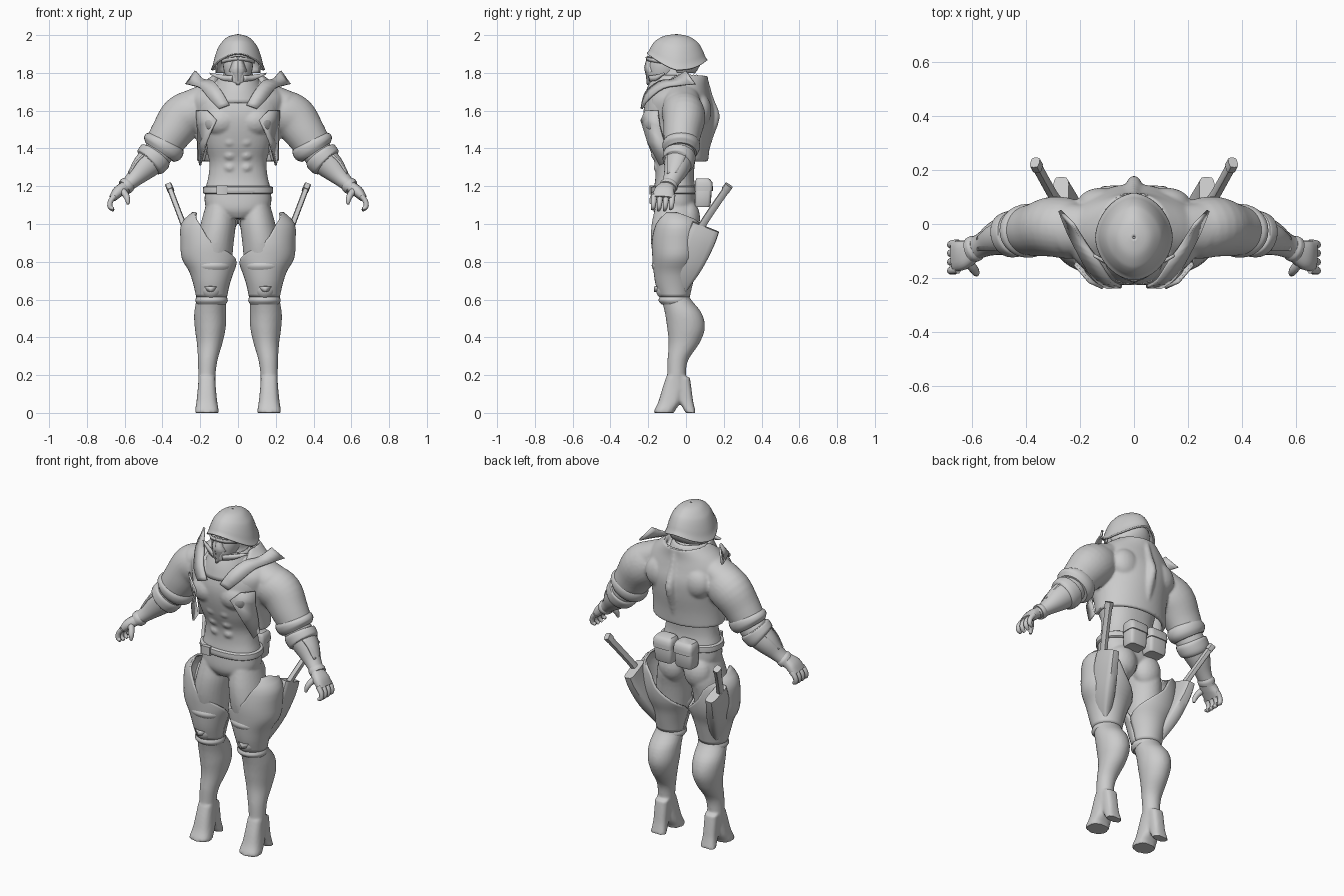
import bpy, bmesh, math
from mathutils import Vector

grey = bpy.data.materials.new("plain_grey")
grey.diffuse_color = (0.6, 0.6, 0.6, 1)


def smooth_rows(rows, steps):
    """Catmull-Rom interpolation between tuples of numbers."""
    out = []
    for i in range(len(rows) - 1):
        a, b = rows[max(i - 1, 0)], rows[i]
        c, d = rows[i + 1], rows[min(i + 2, len(rows) - 1)]
        for s in range(steps):
            t = s / steps
            out.append([0.5 * (2 * q + (r - p) * t + (2 * p - 5 * q + 4 * r - w) * t * t
                               + (3 * q - p - 3 * r + w) * t ** 3) for p, q, r, w in zip(a, b, c, d)])
    return out + [list(rows[-1])]


def grid(name, rows, closed=False, mirror=True, thick=0, caps=False):
    """Skin rows of points into a surface."""
    bm = bmesh.new()
    vs = [[bm.verts.new(p) for p in r] for r in rows]
    n = len(rows[0])
    for a, b in zip(vs, vs[1:]):
        for i in range(n if closed else n - 1):
            j = (i + 1) % n
            bm.faces.new((a[i], a[j], b[j], b[i]))
    if caps:
        bm.faces.new(vs[0])
        bm.faces.new(vs[-1])
    bmesh.ops.recalc_face_normals(bm, faces=bm.faces)
    me = bpy.data.meshes.new(name)
    bm.to_mesh(me)
    bm.free()
    me.materials.append(grey)
    ob = bpy.data.objects.new(name, me)
    bpy.context.collection.objects.link(ob)
    if thick:
        m = ob.modifiers.new("thickness", "SOLIDIFY")
        m.thickness, m.offset = thick, 0
    if mirror:
        ob.modifiers.new("mirror", "MIRROR")
    return ob


def spow(v, power):
    return math.copysign(abs(v) ** (2 / power), v)


def loft(name, rings, n=28, steps=4, mirror=True, along=False, power=2.0):
    """Closed body from rings (x, y, z, half width, half depth)."""
    rings = smooth_rows(rings, steps)
    rows = []
    for i, (x, y, z, a, b) in enumerate(rings):
        u, v = Vector((1, 0, 0)), Vector((0, 1, 0))
        if along:  # ring stands across the path
            t = Vector(rings[min(i + 1, len(rings) - 1)][:3]) - Vector(rings[max(i - 1, 0)][:3])
            u = v.cross(t).normalized()
            v = t.cross(u).normalized()
        ws = [2 * math.pi * k / n for k in range(n)]
        rows.append([Vector((x, y, z)) + u * a * spow(math.cos(w), power) + v * b * spow(math.sin(w), power)
                     for w in ws])
    return grid(name, rows, True, mirror, caps=True)


def shell(name, rings, n=32, steps=3, mirror=True, thick=0.012):
    """Open sheet from rings with a start and an end angle (90 = back)."""
    rows = []
    for x, y, z, a, b, a0, a1 in smooth_rows(rings, steps):
        w = [math.radians(a0 + (a1 - a0) * k / n) for k in range(n + 1)]
        rows.append([(x + a * math.cos(t), y + b * math.sin(t), z) for t in w])
    return grid(name, rows, False, mirror, thick)


def ball(name, x, y, z, a, b, c):
    hs = [-0.99, -0.85, -0.5, 0, 0.5, 0.85, 0.99]
    return loft(name, [(x, y, z + c * h, a * math.sqrt(1 - h * h), b * math.sqrt(1 - h * h)) for h in hs], 20, 2)


def strip(name, edges, thick=0.012):
    """Curved plate between two edges (x, y, z, x, y, z)."""
    return grid(name, [(r[:3], r[3:]) for r in smooth_rows(edges, 3)], thick=thick)


def fuse(name, parts, voxel, rounds):
    """Merge overlapping volumes into one soft skin."""
    bpy.ops.object.select_all(action="DESELECT")
    for p in parts:
        p.select_set(True)
    bpy.context.view_layer.objects.active = ob = parts[0]
    bpy.ops.object.convert(target="MESH")
    bpy.ops.object.join()
    ob.name = name
    r = ob.modifiers.new("skin", "REMESH")
    r.mode, r.voxel_size, r.use_smooth_shade = "VOXEL", voxel, True
    s = ob.modifiers.new("soften", "SMOOTH")
    s.factor, s.iterations = 0.5, rounds
    bpy.ops.object.convert(target="MESH")
    if not ob.data.materials:
        ob.data.materials.append(grey)


# Body: torso, muscles, legs and split boots
torso = loft("torso", [(0, -.06, 1.03, .07, .09), (0, -.06, 1.08, .165, .115), (0, -.06, 1.17, .175, .112),
                       (0, -.06, 1.25, .157, .102), (0, -.06, 1.33, .152, .108), (0, -.07, 1.42, .177, .13),
                       (0, -.075, 1.52, .20, .148), (0, -.08, 1.60, .22, .145), (0, -.07, 1.68, .21, .13),
                       (0, -.045, 1.74, .15, .10), (0, -.06, 1.78, .085, .08), (0, -.07, 1.84, .07, .07)],
             40, 4, False, power=2.3)
chest = ball("pectoral", .088, -.15, 1.545, .10, .085, .085)
glute = ball("glute", .085, .005, 1.03, .085, .07, .10)
abs_rows = [ball("abdominal", .042, y, z, .045, .05, .036)
            for z, y in ((1.30, -.122), (1.365, -.136), (1.435, -.158))]
leg = loft("leg", [(.095, -.06, 1.10, .075, .10), (.105, -.06, 1.0, .093, .122), (.12, -.07, .90, .097, .115),
                   (.13, -.07, .80, .098, .10), (.132, -.07, .70, .088, .088), (.14, -.06, .62, .078, .075),
                   (.147, -.015, .53, .085, .097), (.147, 0, .45, .082, .10), (.15, -.01, .37, .068, .082),
                   (.16, -.043, .28, .052, .055), (.165, -.05, .20, .046, .05), (.165, -.05, .12, .045, .058)])
toe = loft("boot_toe", [(.165, -.06, .19, .044, .045), (.165, -.07, .13, .048, .055), (.165, -.086, .06, .055, .06),
                        (.165, -.112, .015, .062, .055), (.165, -.114, 0, .062, .055)], power=2.6)
heel = loft("boot_heel", [(.165, -.02, .19, .04, .04), (.165, -.012, .12, .04, .042), (.165, .002, .06, .04, .036),
                          (.165, .025, 0, .046, .027)], power=3)
fuse("body", [torso, chest, glute, leg, toe, heel] + abs_rows, .008, 4)

# Sleeved jacket with shoulders and back ridge
back = shell("jacket_back", [(0, -.03, 1.33, .205, .135, -28, 208), (0, -.035, 1.42, .205, .15, -38, 218),
                             (0, -.04, 1.52, .215, .172, -48, 228), (0, -.04, 1.60, .235, .175, -52, 232),
                             (0, -.04, 1.67, .24, .158, -55, 235), (0, -.02, 1.73, .19, .125, -50, 230),
                             (0, -.01, 1.785, .115, .115, -20, 200)], 48, 4, False, .024)
trapezius = loft("trapezius", [(.05, -.03, 1.73, .05, .07), (.14, -.025, 1.695, .06, .085),
                               (.24, -.02, 1.63, .085, .10)], along=True)
ridge = loft("spine_ridge", [(0, .10, 1.36, .01, .015), (0, .125, 1.46, .025, .02), (0, .145, 1.57, .028, .035),
                             (0, .12, 1.67, .025, .025), (0, .10, 1.78, .012, .014)], 12, 3, False)
blade = ball("shoulder_blade", .12, .075, 1.60, .09, .06, .09)
sleeve = loft("sleeve", [(.16, -.03, 1.60, .09, .09), (.23, -.02, 1.595, .115, .11), (.295, -.01, 1.56, .122, .112),
                         (.355, -.02, 1.48, .108, .10), (.40, -.025, 1.41, .098, .09)], along=True)
fuse("jacket", [back, trapezius, ridge, blade, sleeve], .008, 6)
grid("jacket_flap", [[(.165, -.215, 1.60), (.22, -.15, 1.60)], [(.115, -.238, 1.55), (.215, -.14, 1.52)],
                     [(.165, -.205, 1.44), (.21, -.11, 1.42)], [(.20, -.14, 1.31), (.205, -.09, 1.33)]], thick=.01)

# Pointed lapels and neck wrap
strip("lapel", [(.045, -.232, 1.63, .10, -.235, 1.61), (.085, -.21, 1.70, .15, -.20, 1.66),
                (.13, -.14, 1.755, .20, -.12, 1.72), (.18, -.07, 1.765, .245, -.03, 1.735),
                (.225, 0, 1.81, .275, .05, 1.74)])
shell("neck_wrap", [(0, -.06, 1.64, .16, .16, -180, 180), (0, -.06, 1.72, .125, .14, -180, 180),
                    (0, -.06, 1.785, .095, .105, -180, 180)], 32, 3, False)

# Head with jaw mask
loft("head", [(0, -.14, 1.72, .02, .045), (0, -.13, 1.75, .05, .068), (0, -.115, 1.80, .072, .086),
              (0, -.105, 1.85, .08, .092), (0, -.08, 1.91, .078, .09)], 28, 4, False)
strip("mask_ridge", [(0, -.20, 1.89, .02, -.185, 1.885), (0, -.218, 1.83, .035, -.19, 1.835),
                     (0, -.21, 1.79, .045, -.175, 1.80), (0, -.205, 1.735, .02, -.175, 1.75)], .008)
strip("mask_horn", [(.03, -.19, 1.755, .03, -.195, 1.785), (.08, -.16, 1.76, .085, -.15, 1.79),
                    (.145, -.12, 1.79, .15, -.115, 1.80)], .01)
strip("brow", [(0, -.205, 1.868, 0, -.21, 1.885), (.05, -.185, 1.86, .05, -.19, 1.88),
               (.085, -.13, 1.85, .085, -.13, 1.87)], .01)

# Helmet: pointed oval dome whose rim rises at the front and back
dome = []
for drop, wide in smooth_rows([(0, .03), (.08, .40), (.27, .66), (.43, .78), (.65, .88), (.85, .95), (1, 1.03)], 4):
    row = []
    for k in range(48):
        w = 2 * math.pi * k / 48
        c, s = math.cos(w), math.sin(w)
        rim = 1.815 + (.085 * max(0, -s) ** 1.5 if s < 0 else .05 * s ** 3)
        row.append((.135 * wide * spow(c, 1.8), -.05 + (.155 if s > 0 else .15) * wide * spow(s, 1.8),
                    2 - (2 - rim) * drop))
    dome.append(row)
grid("helmet", dome, True, False, .01)
shell("helmet_nape", [(0, -.05, 1.88, .10, .125, -10, 190), (0, -.05, 1.84, .115, .12, -8, 188),
                      (0, -.04, 1.80, .115, .085, -5, 185)], 24, 2, False, .008)

# Forearms with rolled cuffs and bands
loft("sleeve_cuff", [(.378, -.025, 1.445, .095, .088), (.388, -.025, 1.425, .112, .099),
                     (.402, -.026, 1.40, .112, .097), (.415, -.027, 1.38, .092, .083)], along=True)
loft("forearm", [(.385, -.03, 1.42, .075, .075), (.44, -.035, 1.355, .08, .078), (.50, -.05, 1.295, .068, .066),
                 (.555, -.075, 1.235, .044, .047), (.61, -.10, 1.185, .032, .042)], along=True)
loft("elbow_band", [(.43, -.033, 1.37, .08, .08), (.438, -.035, 1.36, .093, .087),
                    (.465, -.04, 1.33, .09, .084), (.475, -.043, 1.32, .074, .074)], along=True)
strip("elbow_spike", [(.50, -.10, 1.365, .51, .005, 1.375), (.54, -.10, 1.325, .545, -.015, 1.33),
                      (.575, -.10, 1.265, .578, -.05, 1.27)])
loft("wrist_cuff", [(.578, -.085, 1.215, .038, .042), (.588, -.09, 1.205, .044, .049),
                    (.602, -.096, 1.193, .042, .048)], along=True)

# Hands
loft("palm", [(.60, -.10, 1.195, .03, .042), (.635, -.115, 1.17, .03, .055), (.665, -.12, 1.135, .02, .056)],
     20, 4, along=True, power=2.6)
for i in range(4):
    y = -.168 + .032 * i
    loft("finger_%d" % i, [(.652, y, 1.15, .015, .016), (.675, y - .003, 1.12, .014, .015),
                           (.677, y - .006, 1.09, .013, .013),
                           (.658, y - .01, 1.068 + .008 * abs(i - 1.5), .008, .009)], 10, 3, along=True)
loft("thumb", [(.615, -.14, 1.18, .018, .018), (.595, -.165, 1.155, .017, .017),
               (.585, -.18, 1.13, .014, .014), (.582, -.185, 1.105, .007, .007)], 10, 3, along=True)

# Thigh armour, knees and rolled edge
shell("thigh_guard", [(.165, -.04, 1.06, .072, .09, -40, -10), (.155, -.04, 1.0, .14, .12, -70, 70),
                      (.15, -.045, .90, .148, .13, -95, 95), (.145, -.05, .82, .147, .122, -150, 130),
                      (.14, -.06, .75, .113, .106, -180, 178), (.14, -.063, .68, .090, .092, -180, 178),
                      (.14, -.06, .615, .076, .074, -180, 178)], 36, 3)
loft("knee_roll", [(.135, -.085, .75, .098, .083), (.135, -.09, .78, .106, .092), (.135, -.085, .81, .095, .08)])
ball("knee_pad", .142, -.11, .655, .055, .05, .055)
grid("knee_point", [[(.115, -.152, .67), (.145, -.165, .67), (.175, -.152, .67)],
                    [(.13, -.152, .645), (.145, -.165, .64), (.16, -.152, .645)]], thick=.01)
loft("knee_strap", [(.14, -.06, .575, .075, .07), (.14, -.062, .595, .086, .084), (.14, -.06, .62, .078, .076)])

# Holsters with hilts
loft("holster", [(.272, .105, .985, .03, .075), (.262, .075, .91, .035, .078), (.235, .03, .80, .038, .068),
                 (.205, -.01, .70, .028, .045), (.19, -.02, .63, .008, .014)], 16, 3, along=True, power=4)
loft("hilt", [(.27, .06, .95, .017, .02), (.305, .115, 1.04, .015, .019), (.36, .215, 1.185, .015, .019)],
     12, 2, along=True, power=4)
loft("pommel", [(.356, .208, 1.178, .018, .022), (.367, .228, 1.205, .018, .022)], 12, 1, along=True, power=4)

# Belt, buckle and back pouches
loft("belt", [(0, -.06, 1.16, .176, .118), (0, -.06, 1.165, .186, .126), (0, -.06, 1.195, .184, .125),
              (0, -.06, 1.20, .17, .115)], 40, 2, False, power=2.3)
loft("buckle", [(-.085, -.18, 1.155, .03, .012), (-.085, -.18, 1.205, .03, .012)], 12, 1, False, power=6)
loft("pouch", [(.068, .085, 1.09, .045, .035), (.068, .088, 1.10, .056, .042), (.068, .092, 1.19, .058, .044),
               (.068, .09, 1.20, .05, .04)], 20, 2, power=5)
loft("pouch_flap", [(.068, .094, 1.175, .062, .048), (.068, .094, 1.22, .062, .046), (.068, .088, 1.24, .05, .034)],
     20, 2, power=5)

# Smooth shading with sharp edges kept
bpy.ops.object.select_all(action="SELECT")
bpy.ops.object.shade_smooth_by_angle(angle=math.radians(40))
